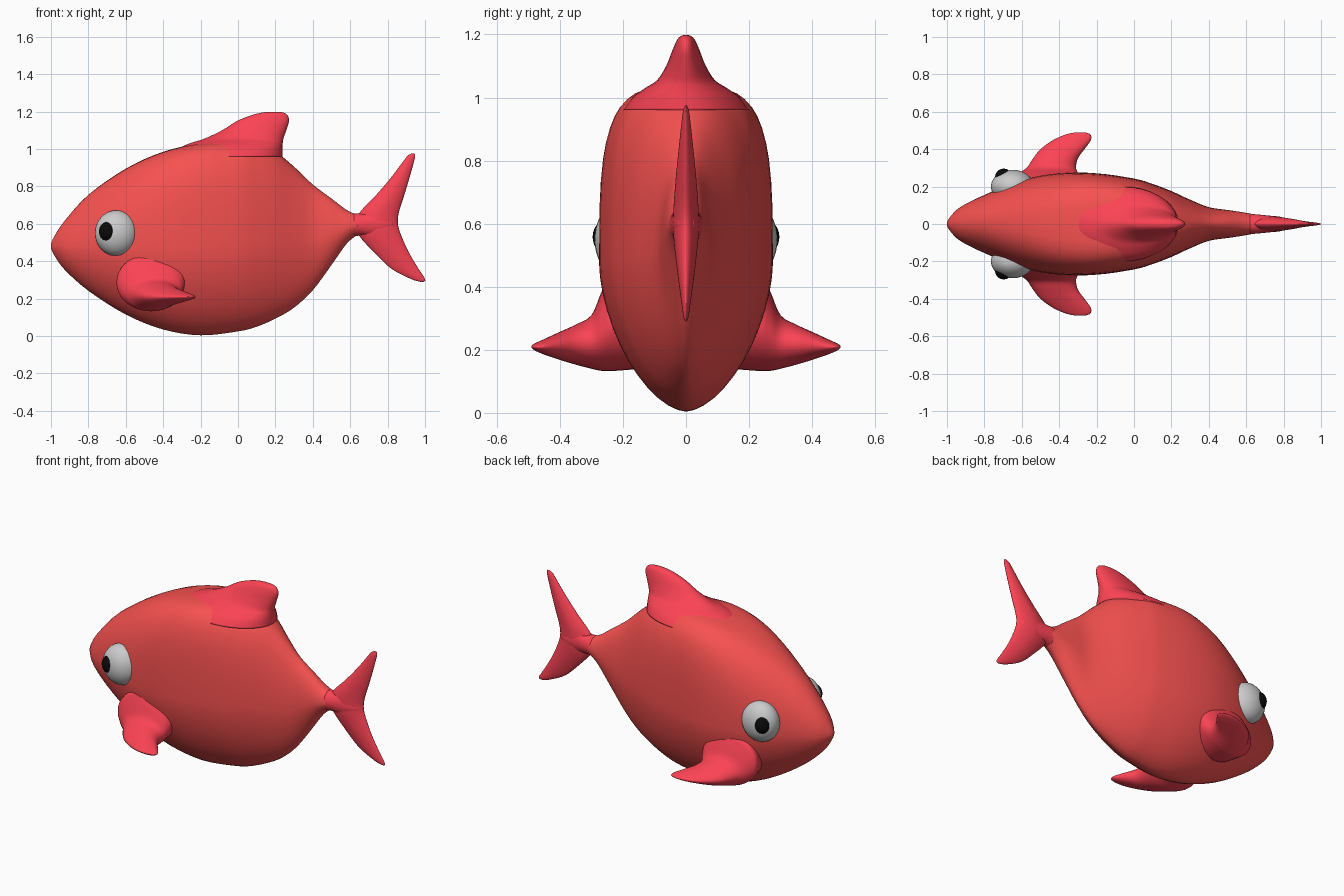
import bpy, bmesh
from math import cos, sin, pi, copysign


def material(name, rgb):
    m = bpy.data.materials.new(name)
    m.diffuse_color = (*rgb, 1)
    return m


BODY = material("body_red", (0.93, 0.083, 0.08))
FIN = material("fin_red", (0.97, 0.056, 0.088))
BLACK = material("black", (0.003, 0.003, 0.003))


def refine(rows, steps=4):
    """Catmull-Rom interpolation of section rows."""
    out = []
    for i in range(len(rows) - 1):
        p0, p1, p2 = rows[max(i - 1, 0)], rows[i], rows[i + 1]
        p3 = rows[min(i + 2, len(rows) - 1)]
        for s in range(steps):
            t = s / steps
            out.append([0.5 * (2 * b + (c - a) * t + (2 * a - 5 * b + 4 * c - d) * t * t
                               + (3 * b - a - 3 * c + d) * t ** 3)
                        for a, b, c, d in zip(p0, p1, p2, p3)])
    return out + [list(rows[-1])]


def loft(name, rows, place, mat, n_low=2.0, mid=0.5, seg=36):
    """Rows are (position, u_min, u_max, v_min, v_max, upper roundness)."""
    bm = bmesh.new()
    rings = []
    for t, u0, u1, v0, v1, n_top in refine(rows):
        ring = []
        vm = v0 + (v1 - v0) * mid
        for k in range(seg):
            a = 2 * pi * k / seg
            up = sin(a) >= 0
            n = n_top if up else n_low
            cu, cv = (copysign(abs(f) ** (2 / n), f) for f in (cos(a), sin(a)))
            ring.append(bm.verts.new(place(t, (u0 + u1) / 2 + cu * (u1 - u0) / 2,
                                           vm + cv * (v1 - vm if up else vm - v0))))
        rings.append(ring)
    for r, q in zip(rings, rings[1:]):
        for k in range(seg):
            j = (k + 1) % seg
            bm.faces.new((r[k], r[j], q[j], q[k]))
    bm.faces.new(rings[0])
    bm.faces.new(rings[-1])
    bmesh.ops.recalc_face_normals(bm, faces=bm.faces)
    for f in bm.faces:
        f.smooth = True
    me = bpy.data.meshes.new(name)
    bm.to_mesh(me)
    bm.free()
    me.materials.append(mat)
    ob = bpy.data.objects.new(name, me)
    bpy.context.collection.objects.link(ob)
    return ob


def ball(name, loc, radii, mat=None):
    bpy.ops.mesh.primitive_uv_sphere_add(segments=32, ring_count=20, radius=1, location=loc)
    ob = bpy.context.object
    ob.name, ob.scale = name, radii
    bpy.ops.object.shade_smooth()
    if mat:
        ob.data.materials.append(mat)


# Body: x, half width, bottom, top, upper roundness
profile = [(-1.0, 0.01, 0.468, 0.492, 2), (-0.985, 0.035, 0.437, 0.528, 2), (-0.93, 0.09, 0.358, 0.612, 2),
           (-0.8, 0.155, 0.242, 0.755, 2.1), (-0.6, 0.235, 0.115, 0.895, 2.5), (-0.4, 0.272, 0.035, 0.985, 3.3),
           (-0.2, 0.271, 0.004, 1.03, 3.9), (0.0, 0.243, 0.025, 1.035, 3.6), (0.1, 0.214, 0.05, 1.02, 3.1),
           (0.2, 0.176, 0.093, 0.985, 2.6), (0.3, 0.13, 0.152, 0.905, 2.2), (0.4, 0.09, 0.245, 0.81, 2),
           (0.5, 0.075, 0.38, 0.735, 2), (0.58, 0.063, 0.492, 0.675, 2), (0.64, 0.052, 0.543, 0.647, 2)]
loft("body", [(x, -w, w, b, t, n) for x, w, b, t, n in profile],
     lambda t, u, v: (t, u, v), BODY, 1.7, 0.46, 48)

# Tail root blends the body into the tail fin: x, half width, bottom, top
root = [(0.62, 0.054, 0.532, 0.655), (0.66, 0.051, 0.538, 0.655), (0.72, 0.045, 0.53, 0.665),
        (0.78, 0.039, 0.54, 0.655), (0.83, 0.024, 0.57, 0.63)]
loft("tail_root", [(x, -w, w, b, t, 2) for x, w, b, t in root],
     lambda t, u, v: (t, u, v), FIN, 2)

# Tail fin: z, front x, back x, half thickness
tail = [(0.29, 0.975, 0.995, 0.002), (0.305, 0.925, 1.0, 0.008), (0.36, 0.82, 0.965, 0.016),
        (0.45, 0.725, 0.912, 0.028), (0.54, 0.645, 0.872, 0.038), (0.6, 0.63, 0.855, 0.041),
        (0.66, 0.65, 0.86, 0.039), (0.75, 0.735, 0.888, 0.032), (0.85, 0.82, 0.918, 0.022),
        (0.94, 0.888, 0.943, 0.012), (0.965, 0.908, 0.947, 0.007), (0.976, 0.928, 0.943, 0.002)]
loft("tail_fin", [(z, a, b, -h, h, 1.7) for z, a, b, h in tail],
     lambda t, u, v: (u, v, t), FIN, 1.7)

# Dorsal fin: z, front x, back x, half thickness
dorsal = [(0.96, -0.36, 0.238, 0.2), (1.0, -0.32, 0.238, 0.17), (1.03, -0.26, 0.239, 0.13),
          (1.055, -0.18, 0.243, 0.092),
          (1.1, -0.085, 0.258, 0.063), (1.15, -0.005, 0.273, 0.043), (1.18, 0.07, 0.265, 0.03),
          (1.194, 0.125, 0.245, 0.018), (1.199, 0.165, 0.22, 0.004)]
loft("dorsal_fin", [(z, a, b, -h, h, 2) for z, a, b, h in dorsal],
     lambda t, u, v: (u, v, t), FIN)

# Side fins: outward y, front x, back x, bottom, top
side = [(0.14, -0.62, -0.3, 0.14, 0.4), (0.23, -0.65, -0.285, 0.133, 0.44),
        (0.265, -0.625, -0.295, 0.133, 0.39), (0.3, -0.575, -0.31, 0.14, 0.31),
        (0.35, -0.54, -0.3, 0.153, 0.28), (0.4, -0.5, -0.265, 0.168, 0.257),
        (0.45, -0.43, -0.23, 0.185, 0.234), (0.48, -0.36, -0.235, 0.198, 0.22),
        (0.49, -0.31, -0.265, 0.206, 0.213)]
for tag, s in (("right", -1), ("left", 1)):
    loft(f"side_fin_{tag}", [(*r, 2) for r in side],
         lambda t, u, v, s=s: (u, s * t, v), FIN)
    # Eyes
    ball(f"eye_{tag}", (-0.65, s * 0.2, 0.55), (0.115, 0.09, 0.122))
    ball(f"pupil_{tag}", (-0.697, s * 0.25, 0.558), (0.046, 0.046, 0.055), BLACK)
